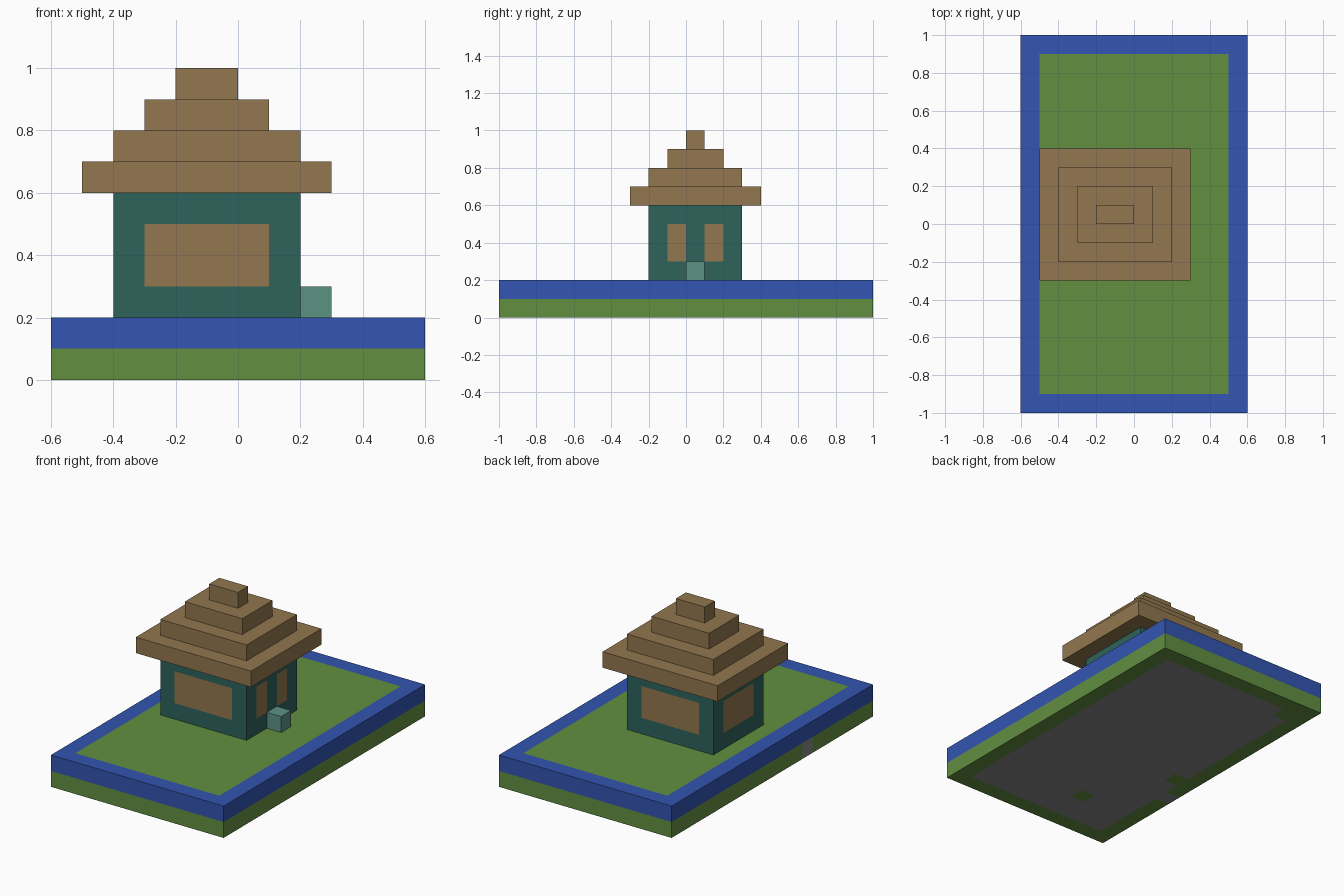
import bpy
import bmesh
from mathutils import Vector

cube = bpy.data.objects.get("Cube")
if cube:
    bpy.data.objects.remove(cube, do_unlink=True)

CELL = 0.1


def material(name, rgb):
    """Flat material from 0-255 display values, stored as linear."""
    linear = [((c / 255 + 0.055) / 1.055) ** 2.4 for c in rgb] + [1]
    mat = bpy.data.materials.new(name)
    mat.use_nodes = True
    mat.diffuse_color = linear
    mat.node_tree.nodes["Principled BSDF"].inputs["Base Color"].default_value = linear
    return mat


grass = material("grass green", (98, 143, 64))
water = material("water blue", (51, 85, 178))
stone = material("stone grey", (135, 134, 135))
wall = material("wall teal", (46, 99, 92))
wood = material("wood brown", (146, 119, 78))
pale = material("pale teal", (92, 146, 132))


def block(name, low, high, mats, rule=None):
    """Box between two corners, given in cells; a rule splits it into cells
    and picks each face's material from its centre (in cells) and normal."""
    low, high = Vector(low), Vector(high)
    bm = bmesh.new()
    bmesh.ops.create_cube(bm, size=1)
    for v in bm.verts:
        v.co = [(lo + (c + 0.5) * (hi - lo)) for lo, hi, c in zip(low, high, v.co)]
    if rule:
        for axis in range(3):
            normal = Vector([i == axis for i in range(3)])
            for cut in range(int(low[axis]) + 1, int(high[axis])):
                geom = bm.verts[:] + bm.edges[:] + bm.faces[:]
                bmesh.ops.bisect_plane(bm, geom=geom, plane_co=normal * cut, plane_no=normal)
        bm.normal_update()
        for face in bm.faces:
            face.material_index = rule(face.calc_center_median(), face.normal)
    bmesh.ops.scale(bm, vec=(CELL, CELL, CELL), verts=bm.verts)
    mesh = bpy.data.meshes.new(name)
    bm.to_mesh(mesh)
    bm.free()
    for mat in mats:
        mesh.materials.append(mat)
    obj = bpy.data.objects.new(name, mesh)
    bpy.context.collection.objects.link(obj)
    return obj


# Ground: grass layer below, water rim above, stone core showing underneath
def ground_rule(c, n):
    inner = abs(c.x) < 5 and abs(c.y) < 9
    stone_gap = c.x < -5 and -4 < c.y < -3
    if n.z > 0.5:
        return 0 if inner else 1
    if n.z < -0.5:
        tufts = [(-4.5, 8.5), (-1.5, -6.5), (-4.5, -1.5)]
        tuft = any(abs(c.x - x) < 0.4 and abs(c.y - y) < 0.4 for x, y in tufts)
        return 2 if stone_gap or (inner and not tuft) else 0
    if c.z > 1:
        return 1
    return 2 if stone_gap and n.x < -0.5 else 0


block("ground", (-6, -10, 0), (6, 10, 2), [grass, water, stone], ground_rule)


# House walls: wide windows on three sides, a split pair beside the entrance
def wall_rule(c, n):
    if abs(n.z) > 0.5 or not 3 < c.z < 5:
        return 0
    if abs(n.y) > 0.5:
        return int(-3 < c.x < 1)
    entrance = n.x > 0 and 0 < c.y < 1
    return int(-1 < c.y < 2 and not entrance)


block("house_walls", (-4, -2, 2), (2, 3, 6), [wall, wood], wall_rule)

# Entrance step
block("entrance_step", (2, 0, 2), (3, 1, 3), [pale])

# Stepped roof
for i in range(4):
    block(f"roof_tier_{i + 1}", (-5 + i, -3 + i, 6 + i), (3 - i, 4 - i, 7 + i), [wood])
